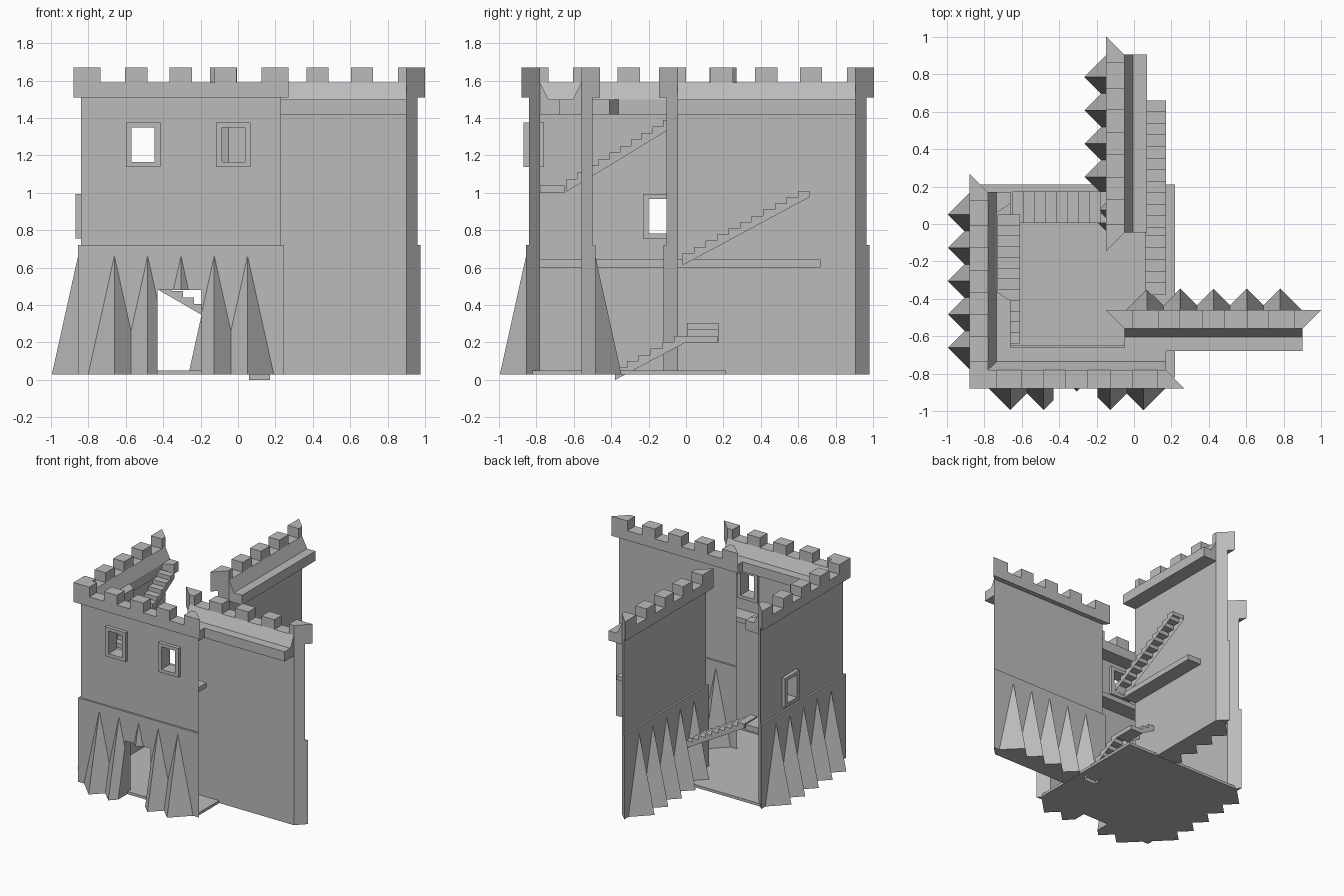
import bpy, bmesh
from mathutils import Vector

if "Cube" in bpy.data.objects:
    bpy.data.objects.remove(bpy.data.objects["Cube"], do_unlink=True)

stone = bpy.data.materials.new("grey_stone")
stone.use_nodes = True
GREY = (0.5, 0.5, 0.5, 1)
stone.diffuse_color = GREY
stone.node_tree.nodes["Principled BSDF"].inputs["Base Color"].default_value = GREY


def loft(name, ring_a, ring_b, open_last=False):
    """Solid between two matching rings; open_last leaves out the closing side."""
    bm = bmesh.new()
    a = [bm.verts.new(p) for p in ring_a]
    b = [bm.verts.new(p) for p in ring_b]
    n = len(a)
    bm.faces.new(a)
    bm.faces.new(b)
    for i in range(n - 1 if open_last else n):
        j = (i + 1) % n
        bm.faces.new((a[i], a[j], b[j], b[i]))
    bmesh.ops.recalc_face_normals(bm, faces=bm.faces)
    mesh = bpy.data.meshes.new(name)
    bm.to_mesh(mesh)
    bm.free()
    mesh.materials.append(stone)
    ob = bpy.data.objects.new(name, mesh)
    bpy.context.collection.objects.link(ob)
    return ob


def box(name, lo, hi):
    ring = [(lo[0], lo[1]), (hi[0], lo[1]), (hi[0], hi[1]), (lo[0], hi[1])]
    return loft(name, [(*p, lo[2]) for p in ring], [(*p, hi[2]) for p in ring])


def cut(targets, cutter):
    """Cut the helper out of each target, then discard it."""
    cutter.hide_render = True
    for ob in targets:
        mod = ob.modifiers.new("opening", 'BOOLEAN')
        mod.operation, mod.solver, mod.object = 'DIFFERENCE', 'EXACT', cutter
        bpy.context.view_layer.objects.active = ob
        bpy.ops.object.modifier_apply(modifier=mod.name)
    bpy.data.objects.remove(cutter, do_unlink=True)


HALF = 0.475          # half the inner length of a wall
DECK_LOW, DECK_TOP, CRENEL, TOP = 1.42, 1.5, 1.59, 1.67


class Wall:
    """Local frame: u along the wall, d outward from its inner face, z up."""

    def __init__(self, name, origin, along, out, notched=False):
        self.name = name
        self.o, self.u, self.n = Vector(origin), Vector(along), Vector(out)
        # Mitred wall with thicker foot and overhanging parapet
        section = [(0, .03), (.075, .03), (.075, .72), (.06, .72), (.06, 1.51),
                   (.1, 1.51), (.1, CRENEL), (0, CRENEL)]
        self.body = self.sweep("wall", section, mitre=True)
        # Merlons, the end ones mitred
        for i, (s, e) in enumerate([(-.575, -.43), (-.298, -.18), (-.06, .06),
                                    (.18, .298), (.43, .575)]):
            s_in, e_in = max(s, -HALF), min(e, HALF)
            self.plan(f"merlon_{i}", [(s, .1), (e, .1), (e_in, 0), (s_in, 0)], CRENEL, TOP)
        # Parapet walkway, with a stair opening where notched
        edge = -.045 if notched else -.12
        self.sweep("walkway", [(0, DECK_LOW), (edge, DECK_LOW), (edge, DECK_TOP),
                               (-.045, DECK_TOP), (0, CRENEL)])
        if notched:
            for i, (a, b, c) in enumerate([(-HALF, -.105, -.055), (HALF, .415, .365)]):
                self.plan(f"walkway_end_{i}", [(a, -.045), (a, -.12), (b, -.12), (c, -.045)],
                          DECK_LOW, DECK_TOP)
        # Leaning stone spikes at the foot
        self.spikes = []
        for i in range(-2, 3):
            c, r = i * .178, .14
            base = [(c - r, .075), (c, .075 + r), (c + r, .075), (c, .02)]
            tip = [(c + (u - c) * .005, .075 + (d - .075) * .005) for u, d in base]
            self.spikes.append(loft(f"{name}_spike_{i + 2}",
                                    [self.at(*p, .03) for p in base],
                                    [self.at(*p, .66) for p in tip]))

    def at(self, u, d, z):
        p = self.o + self.u * u + self.n * d
        return (p.x, p.y, z)

    def sweep(self, part, section, mitre=False):
        ends = [[self.at(s * (HALF + (d if mitre else 0)), d, z) for d, z in section]
                for s in (-1, 1)]
        return loft(f"{self.name}_{part}", *ends)

    def plan(self, part, ring, low, high):
        return loft(f"{self.name}_{part}", [self.at(*p, low) for p in ring],
                    [self.at(*p, high) for p in ring])

    def block(self, part, u, d, z):
        ring = [(u[0], d[0]), (u[1], d[0]), (u[1], d[1]), (u[0], d[1])]
        return self.plan(part, ring, *z)

    def window(self, part, u, z):
        w, h = .0925, .12
        frame = self.block(part, (u - w, u + w), (-.02, .09), (z - h, z + h))
        w, h = w - .031, h - .027
        hole = self.block("cutter", (u - w, u + w), (-.2, .3), (z - h, z + h))
        cut([self.body, frame], hole)


def stairs(name, start, direction, side, width, length, z_low, z_high, steps):
    """Flight with solid sides and an open underside."""
    s, f, w = Vector(start), Vector(direction), Vector(side) * width
    run, rise = length / steps, (z_high - z_low) / steps
    profile = [(0, z_low - rise)]
    for k in range(steps):
        z = z_low + (k + 1) * rise
        profile += [(k * run, z), ((k + 1) * run, z)]
    profile.append((length, z_high - rise))
    ring = [(*(s + f * t), z) for t, z in profile]
    loft(name, ring, [(x + w.x, y + w.y, z) for x, y, z in ring], open_last=True)


X, Y = (1, 0), (0, 1)
front = Wall("front", (-.305, -.78), X, (0, -1))
left = Wall("gate_side", (-.78, -.305), Y, (-1, 0), notched=True)
inner = Wall("long_side", (-.05, .43), Y, (-1, 0))
back = Wall("rear", (.425, -.56), X, (0, 1))

# Doorway and windows
door = front.block("cutter", (-.125, .11), (-.1, .4), (-.1, .48))
cut([front.body] + front.spikes[1:4], door)
front.window("window_frame_0", -.202, 1.257)
front.window("window_frame_1", .28, 1.257)
left.window("window_frame", .167, .875)

# Ground slab and ledges
box("floor", (-.82, -.82, .028), (.22, .21, .05))
left.block("ledge", (-HALF, HALF), (-.12, 0), (.6, .645))
inner.block("ledge", (-HALF, .29), (-.12, 0), (.6, .645))
front.block("ledge", (-HALF, HALF), (-.13, 0), (1.0, 1.04))

# Winding stairs
stairs("lower_stairs", (.06, -.38), Y, X, .11, .38, .033, .235, 6)
box("stair_landing", (.06, 0, .2), (.17, .17, .235))
stairs("cross_stairs", (.06, .005), (-1, 0), Y, .168, .71, .235, .645, 12)
stairs("middle_stairs", (.06, -.02), Y, X, .11, .68, .645, 1.01, 11)
stairs("upper_stairs", (-.73, -.64), Y, X, .12, .69, 1.04, 1.46, 12)
